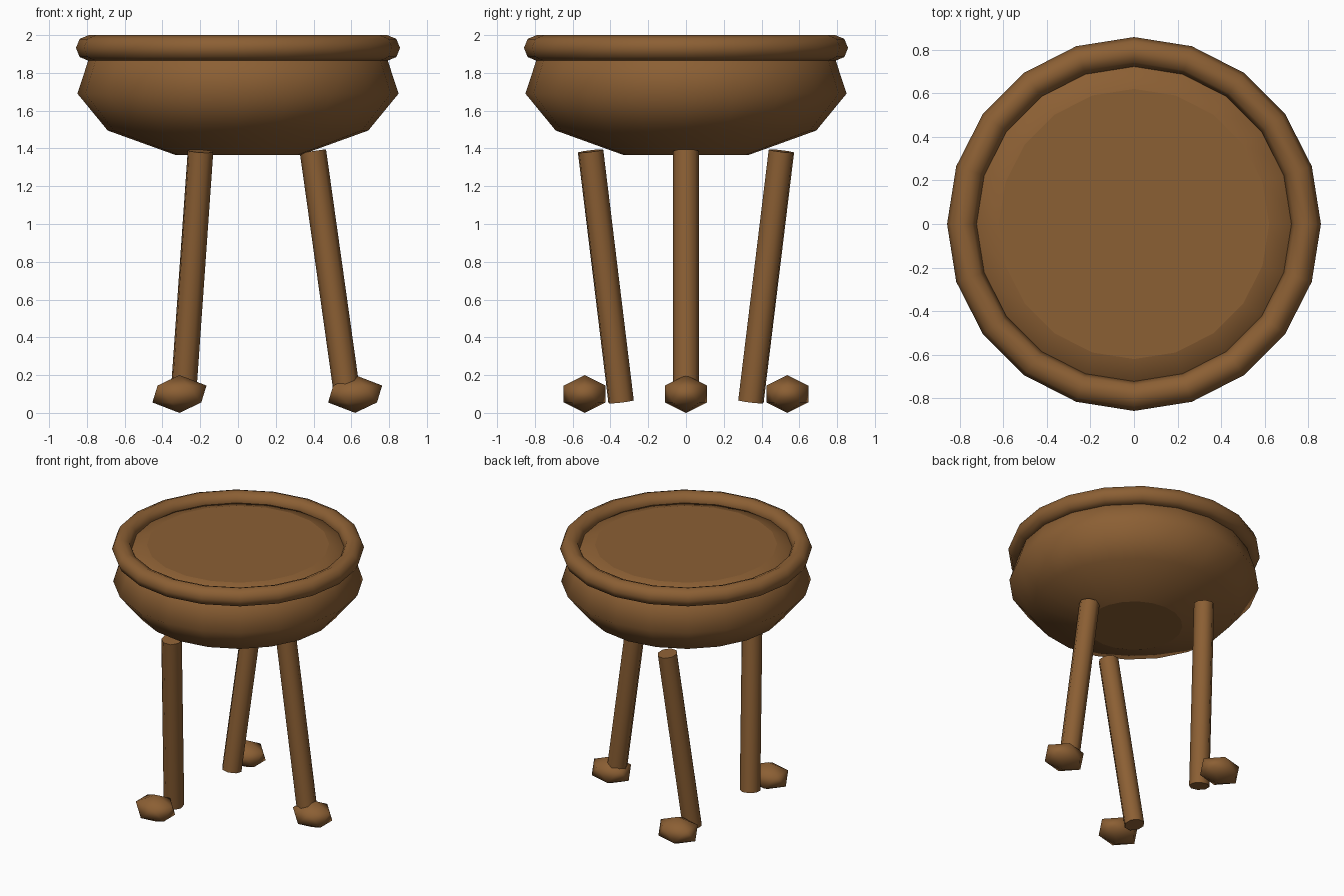
import bpy, bmesh, math
from mathutils import Vector

if "Cube" in bpy.data.objects:
    bpy.data.objects.remove(bpy.data.objects["Cube"], do_unlink=True)

wood = bpy.data.materials.new("brown wood")
wood.use_nodes = True
colour = (0.26, 0.115, 0.034, 1)
wood.diffuse_color = colour
wood.node_tree.nodes["Principled BSDF"].inputs["Base Color"].default_value = colour


def finish(obj, name, angle):
    obj.name = name
    obj.data.materials.append(wood)
    bpy.ops.object.select_all(action='DESELECT')
    obj.select_set(True)
    bpy.context.view_layer.objects.active = obj
    bpy.ops.object.shade_smooth_by_angle(angle=math.radians(angle))


def lathe(name, profile, sides):
    """Closed solid turned round z, with flat end caps."""
    bm = bmesh.new()
    rings = [[bm.verts.new((r * math.cos(i * math.tau / sides),
                            r * math.sin(i * math.tau / sides), z))
              for i in range(sides)] for r, z in profile]
    for low, high in zip(rings, rings[1:]):
        for i in range(sides):
            j = (i + 1) % sides
            bm.faces.new((low[i], low[j], high[j], high[i]))
    caps = [bm.faces.new(rings[0][::-1]), bm.faces.new(rings[-1])]
    mesh = bpy.data.meshes.new(name)
    cap_ids = (len(bm.faces) - 2, len(bm.faces) - 1)
    bm.to_mesh(mesh)
    bm.free()
    obj = bpy.data.objects.new(name, mesh)
    bpy.context.collection.objects.link(obj)
    finish(obj, name, 65)
    for i in cap_ids:
        mesh.polygons[i].use_smooth = False


# Rounded bowl body with a slightly raised flat top
lathe("bowl", [(0.33, 1.365), (0.69, 1.495), (0.85, 1.69),
               (0.775, 1.92), (0.62, 1.96)], 20)

# Ring round the rim
bpy.ops.mesh.primitive_torus_add(major_segments=20, minor_segments=8,
                                 major_radius=0.79, minor_radius=0.068,
                                 location=(0, 0, 1.932))
finish(bpy.context.object, "rim", 65)

# Three tilted legs, each with a faceted foot
tilt = math.radians(8)
for name, turn in (("left", 0), ("back_right", 120), ("front_right", -120)):
    a = math.radians(turn)
    # the legs lean along the mirrored direction
    lean = Vector((math.cos(a), -math.sin(a), 0)) * math.sin(tilt)
    axis = Vector((0, 0, math.cos(tilt))) - lean
    bpy.ops.mesh.primitive_cylinder_add(
        vertices=8, radius=0.07, depth=1.34,
        location=(0.49 * math.cos(a), 0.49 * math.sin(a), 0.7225),
        rotation=axis.to_track_quat('Z', 'Y').to_euler())
    finish(bpy.context.object, name + "_leg", 60)

    bpy.ops.mesh.primitive_ico_sphere_add(
        subdivisions=1, radius=1,
        location=(0.62 * math.cos(a), 0.62 * math.sin(a), 0.1))
    foot = bpy.context.object
    foot.scale = (0.16, 0.13, 0.1)
    finish(foot, name + "_foot", 80)
